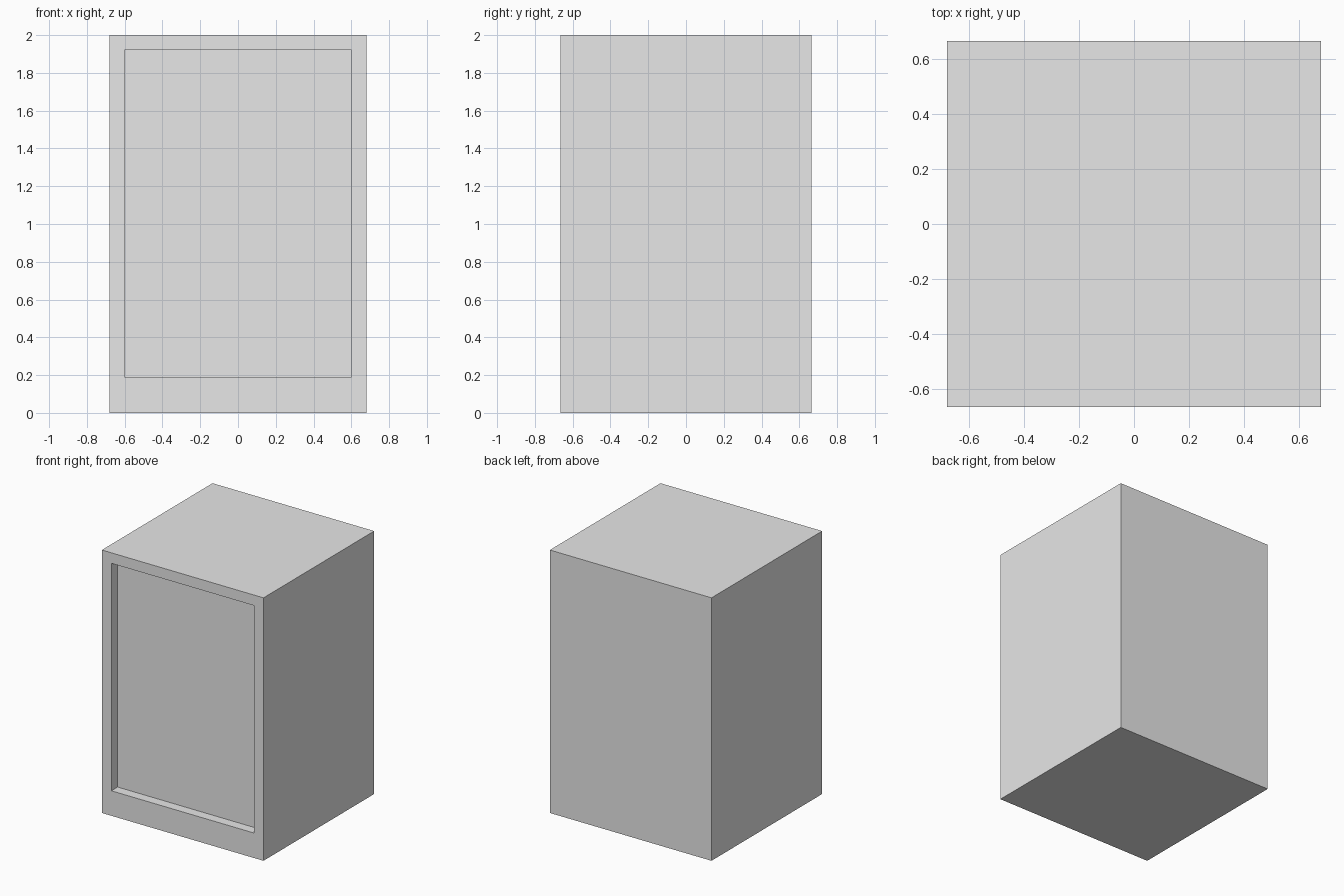
import bpy
import bmesh
from mathutils import Vector

cube = bpy.data.objects.get("Cube")
if cube:
    bpy.data.objects.remove(cube, do_unlink=True)

WIDTH, DEPTH, HEIGHT = 1.36, 1.33, 2.0
RECESS_HALF, RECESS_LOW, RECESS_HIGH, RECESS_DEPTH = 0.6, 0.19, 1.92, 0.075

# Plain grey finish
grey = bpy.data.materials.new("light_grey")
grey.use_nodes = True
colour = (0.8, 0.8, 0.8, 1.0)
grey.diffuse_color = colour
grey.node_tree.nodes["Principled BSDF"].inputs["Base Color"].default_value = colour

# Cabinet block standing on the ground
bm = bmesh.new()
bmesh.ops.create_cube(bm, size=1.0)
bmesh.ops.scale(bm, vec=(WIDTH, DEPTH, HEIGHT), verts=bm.verts)
bmesh.ops.translate(bm, vec=(0, 0, HEIGHT / 2), verts=bm.verts)

# Front frame: inset the front face and fit it to the opening
bm.normal_update()
front = min(bm.faces, key=lambda f: f.normal.y)
bmesh.ops.inset_individual(bm, faces=[front], thickness=0.08)
for v in front.verts:
    v.co.x = RECESS_HALF if v.co.x > 0 else -RECESS_HALF
    v.co.z = RECESS_HIGH if v.co.z > HEIGHT / 2 else RECESS_LOW

# Recessed front panel
panel = bmesh.ops.extrude_discrete_faces(bm, faces=[front])["faces"][0]
bmesh.ops.translate(bm, vec=Vector((0, RECESS_DEPTH, 0)), verts=panel.verts)
bmesh.ops.recalc_face_normals(bm, faces=bm.faces)

mesh = bpy.data.meshes.new("cabinet")
bm.to_mesh(mesh)
bm.free()
mesh.materials.append(grey)
cabinet = bpy.data.objects.new("cabinet", mesh)
bpy.context.collection.objects.link(cabinet)
